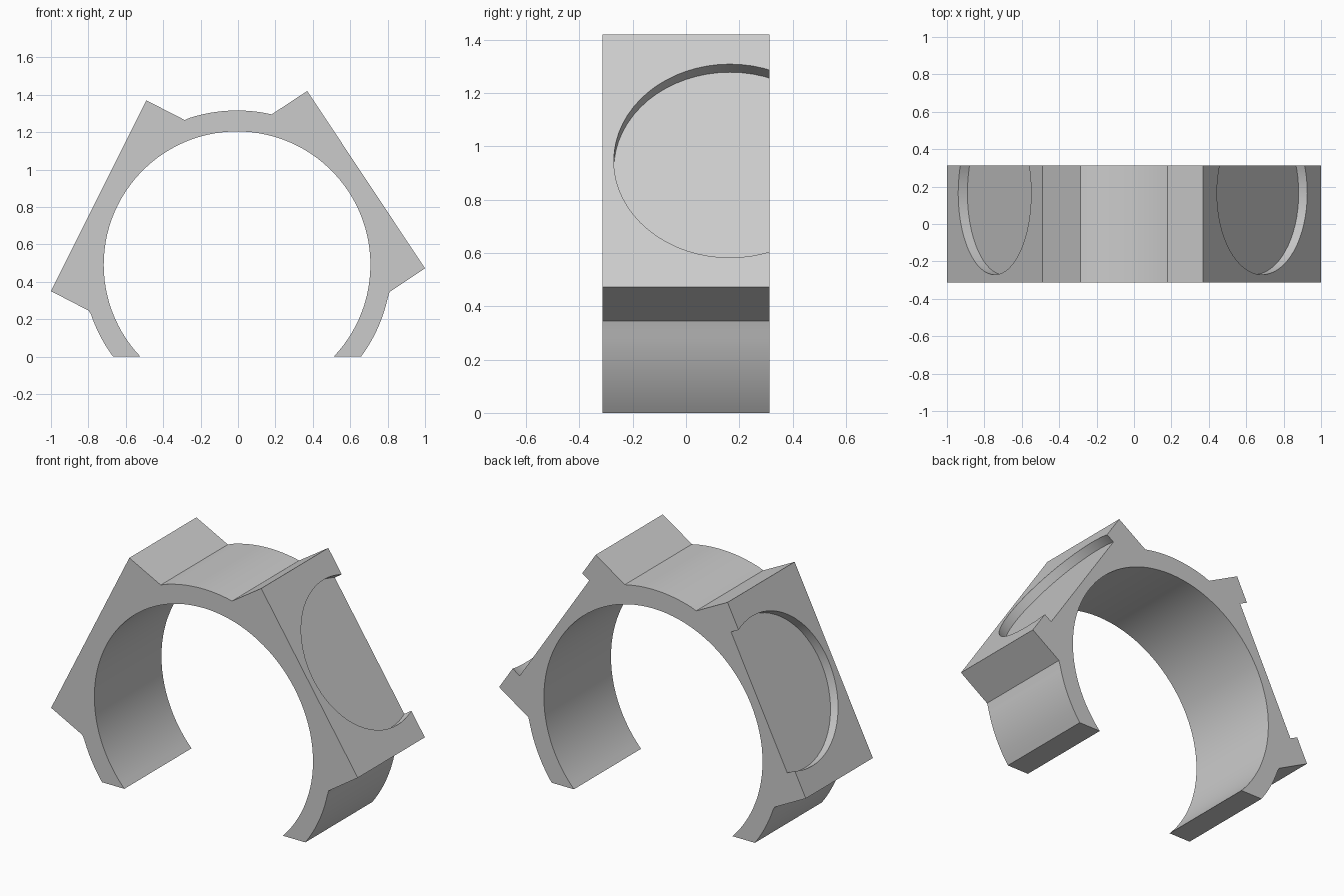
import bpy, bmesh
from math import asin, acos, atan2, cos, sin, pi
from mathutils import Matrix, Vector

cube = bpy.data.objects.get("Cube")
if cube:
    bpy.data.objects.remove(cube, do_unlink=True)

CX, CZ = -0.005, 0.491          # ring centre
R_IN, R_OUT = 0.713, 0.825
HALF = 0.3125                   # half the band width
RECESS_R, RECESS_Y, DEPTH = 0.436, 0.165, 0.055

grey = bpy.data.materials.new("light_grey")
grey.use_nodes = True
colour = (0.6, 0.6, 0.6, 1)
grey.diffuse_color = colour
grey.node_tree.nodes["Principled BSDF"].inputs["Base Color"].default_value = colour


def arc(radius, start, end, steps):
    return [(CX + radius * cos(start + (end - start) * i / steps),
             CZ + radius * sin(start + (end - start) * i / steps))
            for i in range(steps + 1)]


def angle(p):
    return atan2(p[1] - CZ, p[0] - CX)


def to_object(bm, name):
    bmesh.ops.recalc_face_normals(bm, faces=bm.faces)
    mesh = bpy.data.meshes.new(name)
    bm.to_mesh(mesh)
    bm.free()
    mesh.materials.append(grey)
    obj = bpy.data.objects.new(name, mesh)
    bpy.context.collection.objects.link(obj)
    return obj


# Block outlines: root, corner, corner, root, going counterclockwise
right_block = [(0.81, 0.345), (1.0, 0.472), (0.37, 1.42), (0.18, 1.295)]
left_block = [(-0.285, 1.265), (-0.49, 1.37), (-1.0, 0.35), (-0.797, 0.245)]

# Open ring with two blocks, cut flat at the ground
end_out, end_in = -asin(CZ / R_OUT), -asin(CZ / R_IN)
outline = arc(R_OUT, end_out, angle(right_block[0]), 12)[:-1] + right_block
outline += arc(R_OUT, angle(right_block[3]), angle(left_block[0]), 16)[1:-1]
outline += left_block
outline += arc(R_OUT, angle(left_block[3]) + 2 * pi, pi - end_out, 12)[1:]
outline += arc(R_IN, pi - end_in, end_in, 80)

bm = bmesh.new()
face = bm.faces.new([bm.verts.new((x, -HALF, z)) for x, z in outline])
side = bmesh.ops.extrude_face_region(bm, geom=[face])
bmesh.ops.translate(bm, vec=(0, 2 * HALF, 0),
                    verts=[v for v in side["geom"] if isinstance(v, bmesh.types.BMVert)])
band = to_object(bm, "clip_band")

# Round recess in the flat of each block, open at the back
for name, block in (("right", right_block), ("left", left_block)):
    a, b = (Vector((x, 0, z)) for x, z in block[1:3])
    along = (b - a).normalized()
    normal = Vector((along.z, 0, -along.x))
    centre = (a + b) / 2 + Vector((0, RECESS_Y, 0)) + normal * (0.2 - DEPTH)
    bm = bmesh.new()
    bmesh.ops.create_cone(bm, cap_ends=True, segments=64,
                          radius1=RECESS_R, radius2=RECESS_R, depth=0.4)
    turn = Matrix((along, normal.cross(along), normal)).transposed().to_4x4()
    bm.transform(Matrix.Translation(centre) @ turn)
    cutter = to_object(bm, name + "_recess_cutter")
    cutter.hide_render = True
    cutter.hide_set(True)
    cut = band.modifiers.new(name + "_recess", "BOOLEAN")
    cut.operation = "DIFFERENCE"
    cut.solver = "EXACT"
    cut.object = cutter

# Apply the cuts, then shade smooth with sharp edges kept
bpy.context.view_layer.objects.active = band
band.select_set(True)
for modifier in list(band.modifiers):
    bpy.ops.object.modifier_apply(modifier=modifier.name)
for obj in [o for o in bpy.data.objects if o.name.endswith("_recess_cutter")]:
    bpy.data.objects.remove(obj, do_unlink=True)
bpy.ops.object.shade_smooth_by_angle(angle=0.4)
